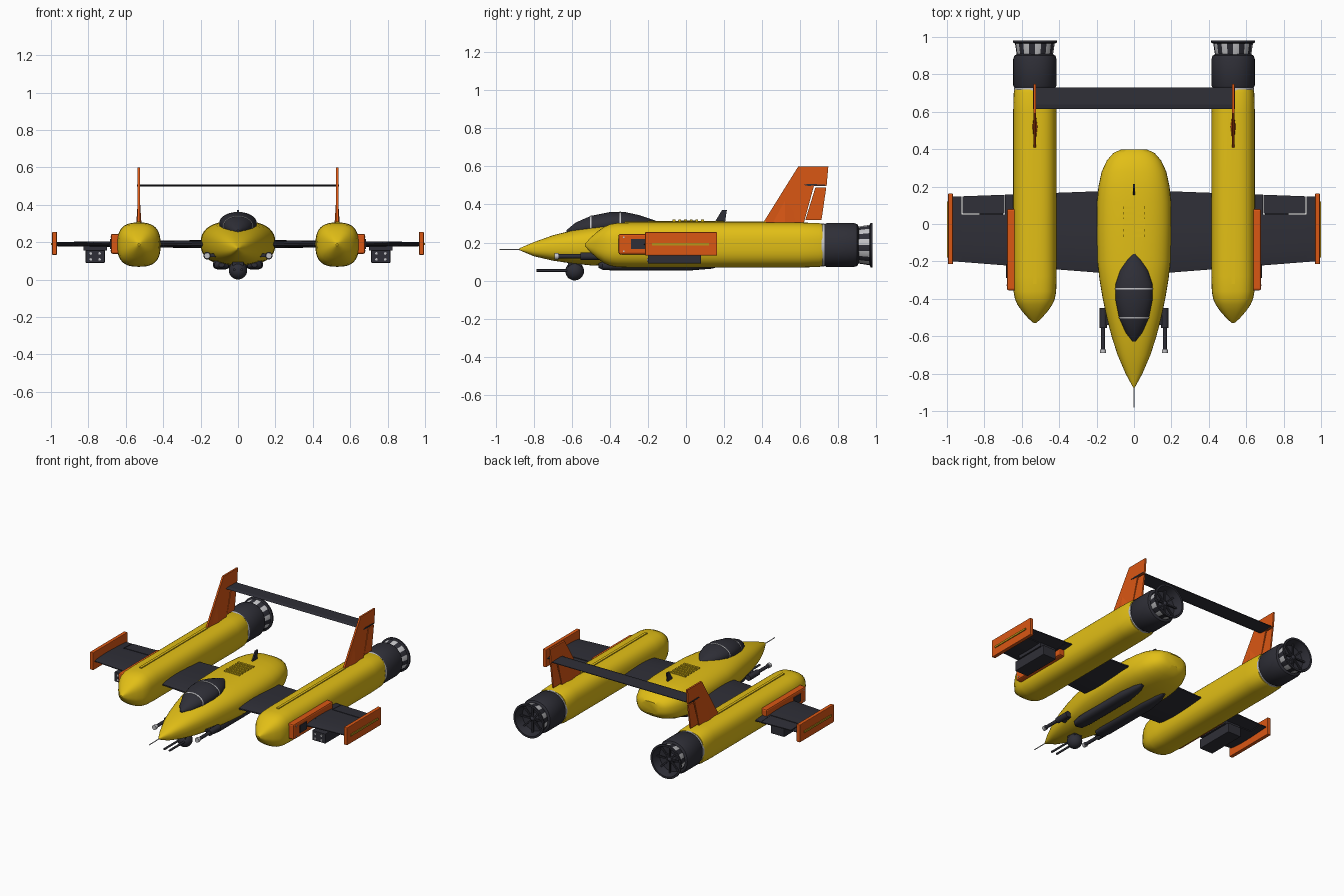
import bpy, bmesh, math
from mathutils import Vector

if "Cube" in bpy.data.objects:
    bpy.data.objects.remove(bpy.data.objects["Cube"])


def material(name, rgb):
    m = bpy.data.materials.new(name)
    m.diffuse_color = (*rgb, 1)
    m.use_nodes = True
    m.node_tree.nodes["Principled BSDF"].inputs["Base Color"].default_value = m.diffuse_color
    return m


YELLOW = material("yellow paint", (0.76, 0.52, 0.008))
ORANGE = material("orange paint", (0.70, 0.095, 0.007))
DARK = material("dark grey", (0.028, 0.028, 0.038))
LIGHT = material("light metal", (0.55, 0.55, 0.57))
GOLD = material("gold stripe", (0.50, 0.30, 0.01))


def finish(name, bm, *mats, smooth=True):
    bmesh.ops.recalc_face_normals(bm, faces=bm.faces)
    me = bpy.data.meshes.new(name)
    bm.to_mesh(me)
    bm.free()
    for m in mats:
        me.materials.append(m)
    ob = bpy.data.objects.new(name, me)
    bpy.context.collection.objects.link(ob)
    if smooth:
        bpy.context.view_layer.objects.active = ob
        ob.select_set(True)
        bpy.ops.object.shade_smooth_by_angle(angle=math.radians(35))
        ob.select_set(False)
    return ob


def loft(name, rings, mat, smooth=True):
    bm = bmesh.new()
    loops = [[bm.verts.new(p) for p in r] for r in rings]
    for a, b in zip(loops, loops[1:]):
        for i in range(len(a)):
            j = (i + 1) % len(a)
            bm.faces.new((a[i], a[j], b[j], b[i]))
    bm.faces.new(loops[0])
    bm.faces.new(loops[-1])
    return finish(name, bm, mat, smooth=smooth)


def body(name, stations, mat, cx=0, power=2.0, n=32):
    """Loft along y; each station is (y, half width, bottom, top)."""
    def c(v):
        return math.copysign(abs(v) ** (2 / power), v)
    rings = []
    for y, rx, zb, zt in stations:
        ang = [2 * math.pi * i / n for i in range(n)]
        rings.append([(cx + rx * c(math.cos(a)), y,
                       (zb + zt) / 2 + (zt - zb) / 2 * c(math.sin(a))) for a in ang])
    return loft(name, rings, mat)


def box(name, x, y, z, mat, bevel=0.0):
    bm = bmesh.new()
    bmesh.ops.create_cube(bm, size=1)
    for v in bm.verts:
        v.co = Vector([(r[0] + r[1]) / 2 + k * (r[1] - r[0])
                       for r, k in zip((x, y, z), v.co)])
    if bevel:
        bmesh.ops.bevel(bm, geom=bm.edges[:], offset=bevel, segments=2,
                        profile=0.5, affect='EDGES')
    return finish(name, bm, mat, smooth=False)


def side(s, a, b):
    return tuple(sorted((s * a, s * b)))


def plate(name, pts, cx, half, mat):
    """Extrude a (y, z) outline across x."""
    return loft(name, [[(cx + d, y, z) for y, z in pts] for d in (-half, half)],
                mat, smooth=False)


def rod(name, x, z, y0, y1, r, mat, n=16):
    return body(name, [(y0, r, z - r, z + r), (y1, r, z - r, z + r)], mat, cx=x, n=n)


# Fuselage
body("fuselage", [(-.875, .004, .16, .17), (-.80, .045, .128, .202), (-.70, .088, .105, .238),
                  (-.60, .12, .09, .263), (-.50, .146, .08, .284), (-.40, .167, .077, .30),
                  (-.30, .184, .075, .308), (-.20, .196, .074, .313), (0, .2, .074, .315),
                  (.12, .198, .077, .314), (.2, .19, .082, .312), (.28, .173, .095, .303),
                  (.34, .145, .115, .287), (.38, .11, .14, .265), (.398, .07, .165, .243)],
     YELLOW, power=2.5, n=40)
rod("nose_probe", 0, .163, -.98, -.86, .003, LIGHT, 8)

# Canopy and its frames
CANOPY = [(-.628, .008, .255, .265), (-.58, .045, .23, .305), (-.5, .08, .23, .34),
          (-.4, .1, .24, .36), (-.32, .098, .25, .36), (-.25, .075, .26, .345),
          (-.19, .04, .27, .325), (-.16, .01, .29, .315)]
body("canopy", CANOPY, DARK)


def canopy_at(y, grow):
    for a, b in zip(CANOPY, CANOPY[1:]):
        if a[0] <= y <= b[0]:
            t = (y - a[0]) / (b[0] - a[0])
            _, r, zb, zt = [p + t * (q - p) for p, q in zip(a, b)]
            return y, r + grow, zb - grow, zt + grow


for y in (-.5, -.345):
    body("canopy_frame", [canopy_at(y - .004, .002), canopy_at(y + .004, .002)], LIGHT)

# Dorsal vents and antenna
for i in range(6):
    y = -.07 + i * .03
    box("vent_slat", (-.06, .06), (y, y + .014), (.305, .32), YELLOW)
plate("antenna", [(.15, .305), (.19, .372), (.215, .372), (.205, .305)], 0, .005, DARK)

# Chin turret with twin barrels
bm = bmesh.new()
bmesh.ops.create_uvsphere(bm, u_segments=24, v_segments=14, radius=.049)
bmesh.ops.translate(bm, verts=bm.verts, vec=(0, -.585, .05))
finish("chin_turret", bm, DARK)
rod("turret_mount", 0, .085, -.62, -.55, .03, DARK)


# Wing sections
def wing_ring(x, s, ya=None, yb=None):
    lead, trail = -.275 + .078 * x, .182 - .037 * x
    ya = lead if ya is None else ya
    yb = trail if yb is None else yb
    top, low = [], []
    for i in range(9):
        y = ya + (yb - ya) * i / 8
        f = min(1, max(0, (y - lead) / (trail - lead)))
        h = (.024 - .013 * x) * (.22 + .78 * math.sin(math.pi * f ** .7))
        top.append((s * x, y, .19 + h))
        low.append((s * x, y, .19 - h))
    return top + low[::-1]


def nozzle(cx, cz):
    """Turned nozzle with alternating petals and a hollow end."""
    prof = [(.092, .895), (.097, .905), (.106, .965), (.117, .97), (.117, .981),
            (.104, .981), (.09, .92), (.035, .915), (.004, .955)]
    n = 40
    bm = bmesh.new()
    loops = [[bm.verts.new((cx + r * math.cos(2 * math.pi * i / n), y,
                            cz + r * math.sin(2 * math.pi * i / n))) for i in range(n)]
             for r, y in prof]
    for k, (a, b) in enumerate(zip(loops, loops[1:])):
        for i in range(n):
            j = (i + 1) % n
            f = bm.faces.new((a[i], a[j], b[j], b[i]))
            f.material_index = 1 if k == 1 and (i // 2) % 2 == 0 else 0
    bm.faces.new(loops[0])
    bm.faces.new(loops[-1])
    finish("nozzle", bm, DARK, LIGHT)


BX, BZ = .53, .187
for s in (-1, 1):
    # Wing with separate aileron
    loft("wing_inner", [wing_ring(0, s), wing_ring(.69, s)], DARK)
    loft("wing_outer", [wing_ring(.69, s, yb=.05), wing_ring(.922, s, yb=.05)], DARK)
    loft("wing_end", [wing_ring(.922, s), wing_ring(.97, s)], DARK)
    loft("aileron", [wing_ring(.692, s, ya=.056), wing_ring(.916, s, ya=.056)], DARK)
    # Wing tip plate
    box("tip_plate", side(s, .968, .994), (-.215, .163), (.132, .255), ORANGE, .004)
    box("tip_stripe", side(s, .993, 1.0), (-.18, .12), (.184, .197), GOLD)
    # Boom
    prof = [(-.53, .006), (-.505, .035), (-.465, .07), (-.43, .094), (-.40, .107),
            (-.36, .114), (-.28, .116), (.6, .116), (.70, .113), (.718, .108)]
    body("boom", [(y, r, BZ - r * 1.02, BZ + r * 1.02) for y, r in prof],
         YELLOW, cx=s * BX, power=2.7, n=40)
    box("boom_spine", (s * BX - .009, s * BX + .009), (-.32, .42), (.295, .311), YELLOW)
    # Engine
    rod("engine_ring", s * BX, BZ, .712, .728, .112, LIGHT, 40)
    body("engine", [(y, r, BZ - r, BZ + r) for y, r in
                    ((.727, .108), (.74, .116), (.88, .116), (.90, .11), (.908, .096))],
         DARK, cx=s * BX, power=2.15, n=40)
    nozzle(s * BX, BZ)
    for k in range(4):
        a = k * math.pi / 4
        d = Vector((math.cos(a), 0, math.sin(a)))
        p = Vector((-d.z, 0, d.x)) * .005
        c = Vector((s * BX, 0, BZ))
        q = [c - d * .1 - p, c + d * .1 - p, c + d * .1 + p, c - d * .1 + p]
        loft("nozzle_spoke", [[v + Vector((0, y, 0)) for v in q] for y in (.93, .94)],
             DARK, smooth=False)
    # Tail fin and rudder
    plate("fin", [(.40, .295), (.59, .60), (.748, .60), (.739, .497), (.672, .497),
                  (.617, .295)], s * BX, .006, ORANGE)
    plate("rudder", [(.627, .318), (.68, .489), (.737, .489), (.712, .318)],
          s * BX, .005, ORANGE)
    loft("fin_root", [[(s * BX - w, .52, z), (s * BX, a, z), (s * BX + w, .52, z),
                       (s * BX, b, z)] for w, a, b, z in
                      ((.014, .40, .62, .295), (.006, .49, .60, .42))], ORANGE, smooth=False)
    # Boom side fairing
    box("side_fairing", side(s, .63, .68), (-.355, .08), (.138, .245), ORANGE, .01)
    box("fairing_inlet", side(s, .675, .685), (-.29, -.215), (.165, .218), DARK)
    for z in (.155, .228):
        box("fairing_bolt", side(s, .678, .683), (-.332, -.324), (z - .004, z + .004), LIGHT)
    # Underwing launcher
    box("launcher", side(s, .712, .815), (-.2, .08), (.09, .158), DARK, .004)
    box("launcher_pylon", side(s, .70, .825), (-.15, .06), (.155, .188), DARK)
    for x in (.74, .787):
        for z in (.108, .14):
            rod("launch_tube", s * x, z, -.204, -.19, .007, LIGHT, 12)
    # Turret barrel
    rod("turret_barrel", s * .02, .053, -.785, -.58, .007, DARK, 12)
    # Cheek cannon
    rod("cannon_body", s * .165, .128, -.555, -.45, .02, DARK)
    rod("cannon_barrel", s * .165, .128, -.675, -.54, .011, DARK)
    rod("cannon_muzzle", s * .165, .128, -.69, -.67, .016, LIGHT)
    box("cannon_mount", side(s, .11, .165), (-.54, -.46), (.12, .14), DARK)
    # Belly pod
    body("belly_pod", [(-.46, .015, .068, .09), (-.44, .038, .057, .1), (-.38, .046, .053, .11),
                       (.02, .046, .053, .11), (.14, .03, .063, .11), (.19, .012, .08, .105)],
         DARK, cx=s * .088, power=2.6, n=20)

# Tailplane joining both fins
plate("tailplane", [(.615, .503), (.64, .508), (.73, .505), (.73, .501), (.64, .498)],
      0, .54, DARK)
